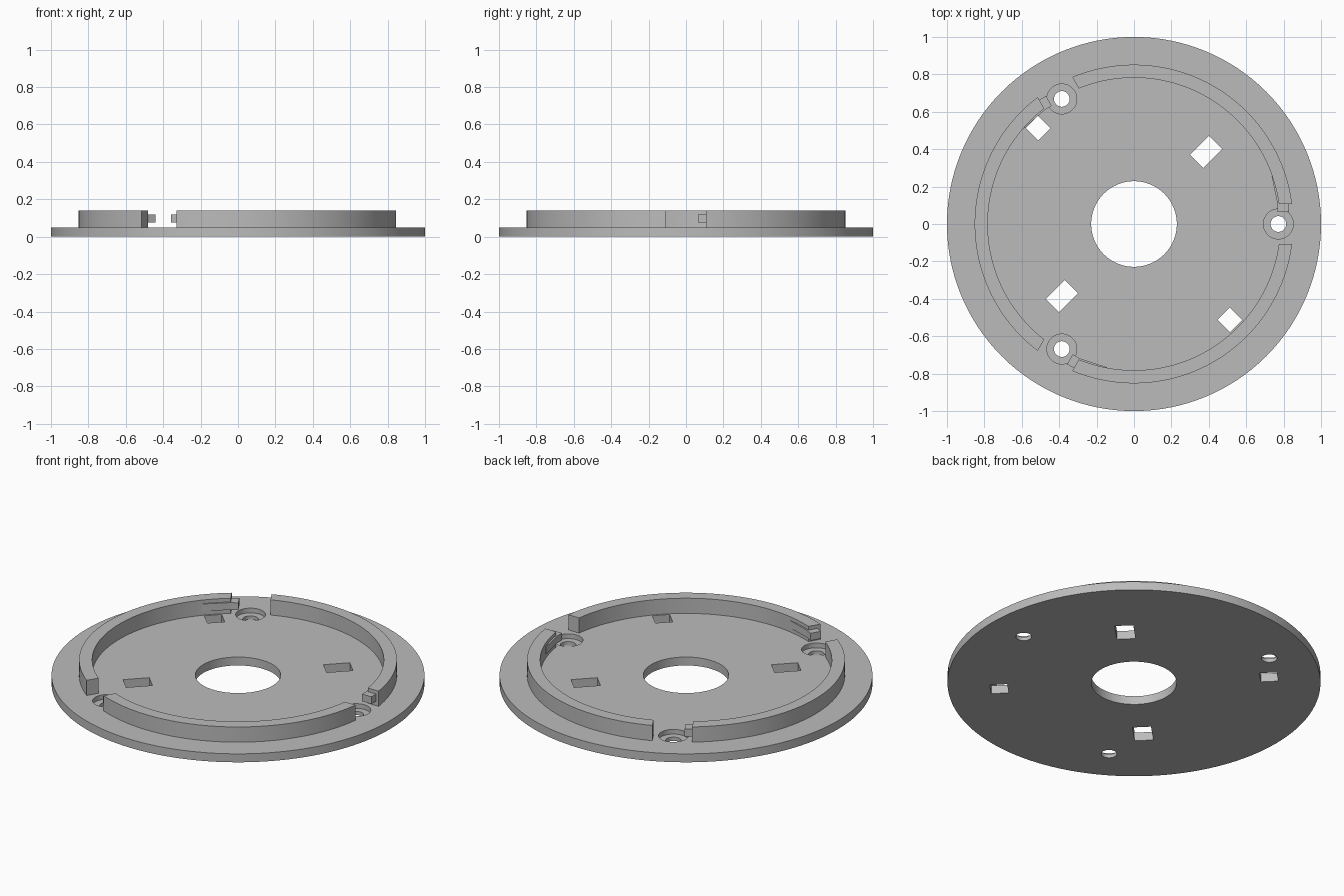
import bpy, bmesh, math
from mathutils import Matrix, Vector

if "Cube" in bpy.data.objects:
    bpy.data.objects.remove(bpy.data.objects["Cube"])

grey = bpy.data.materials.new("plain grey")
grey.diffuse_color = (0.5, 0.5, 0.5, 1)
grey.use_nodes = True
grey.node_tree.nodes["Principled BSDF"].inputs["Base Color"].default_value = grey.diffuse_color


def prism(name, outline, z0, z1, turn=0.0, center=(0, 0)):
    """Extrude a flat outline between two heights, then turn and shift it."""
    bm = bmesh.new()
    place = Matrix.Translation((*center, 0)) @ Matrix.Rotation(turn, 4, 'Z')
    face = bm.faces.new([bm.verts.new(place @ Vector((x, y, z0))) for x, y in outline])
    top = bmesh.ops.extrude_face_region(bm, geom=[face])['geom']
    bmesh.ops.translate(bm, vec=(0, 0, z1 - z0),
                        verts=[v for v in top if isinstance(v, bmesh.types.BMVert)])
    bmesh.ops.recalc_face_normals(bm, faces=bm.faces)
    mesh = bpy.data.meshes.new(name)
    bm.to_mesh(mesh)
    bm.free()
    mesh.materials.append(grey)
    obj = bpy.data.objects.new(name, mesh)
    bpy.context.collection.objects.link(obj)
    return obj


def arc(r, a0, a1, n):
    return [(r * math.cos(a0 + (a1 - a0) * i / n), r * math.sin(a0 + (a1 - a0) * i / n))
            for i in range(n + 1)]


def circle(r, n):
    return arc(r, 0, 2 * math.pi, n)[:-1]


def rect(w, d):
    return [(-w / 2, -d / 2), (w / 2, -d / 2), (w / 2, d / 2), (-w / 2, d / 2)]


def smooth(obj):
    bpy.ops.object.select_all(action='DESELECT')
    obj.select_set(True)
    bpy.context.view_layer.objects.active = obj
    bpy.ops.object.shade_smooth_by_angle(angle=math.radians(30))


THIRDS = [math.radians(a) for a in (0, 120, 240)]
BASE, TOP = 0.05, 0.14

# Base plate with centre hole, screw holes and slots
plate = prism("base_plate", circle(1.0, 128), 0, BASE)
cutters = [prism("centre_cutter", circle(0.229, 96), -0.1, 0.2)]
for a in THIRDS:
    pos = (0.772 * math.cos(a), 0.772 * math.sin(a))
    cutters.append(prism("screw_cutter", circle(0.042, 40), -0.1, 0.2, center=pos))
    cutters.append(prism("counterbore_cutter", circle(0.08, 48), 0.022, 0.2, center=pos))
for s in (1, -1):
    cutters.append(prism("long_slot_cutter", rect(0.143, 0.1), -0.1, 0.2,
                         math.radians(45), (0.386 * s, 0.386 * s)))
    cutters.append(prism("square_slot_cutter", rect(0.094, 0.094), -0.1, 0.2,
                         math.radians(45), (-0.513 * s, 0.513 * s)))
for c in cutters:
    c.hide_render = True
    c.hide_set(True)
    mod = plate.modifiers.new(c.name, 'BOOLEAN')
    mod.operation, mod.solver, mod.object = 'DIFFERENCE', 'EXACT', c

# Bake the cuts and remove the cutters
graph = bpy.context.evaluated_depsgraph_get()
cut_mesh = bpy.data.meshes.new_from_object(plate.evaluated_get(graph))
plate.modifiers.clear()
plate.data = cut_mesh
for c in cutters:
    bpy.data.objects.remove(c)
smooth(plate)

# Raised rim in three arcs with parallel-sided gaps, each with a latch bar
R_IN, R_OUT, GAP = 0.782, 0.852, 0.107
third = math.radians(120)
g_in, g_out = math.asin(GAP / R_IN), math.asin(GAP / R_OUT)
rim = arc(R_OUT, g_out, third - g_out, 44) + arc(R_IN, third - g_in, g_in, 44)
latch = [(0.736, 0.257), (0.767, 0.107), (0.767, 0.065), (0.828, 0.065),
         (0.828, 0.107), (0.79, 0.257)]
for i, a in enumerate(THIRDS):
    smooth(prism(f"rim_arc_{i + 1}", rim, BASE, TOP, a))
    prism(f"latch_bar_{i + 1}", latch, 0.075, 0.118, a)
